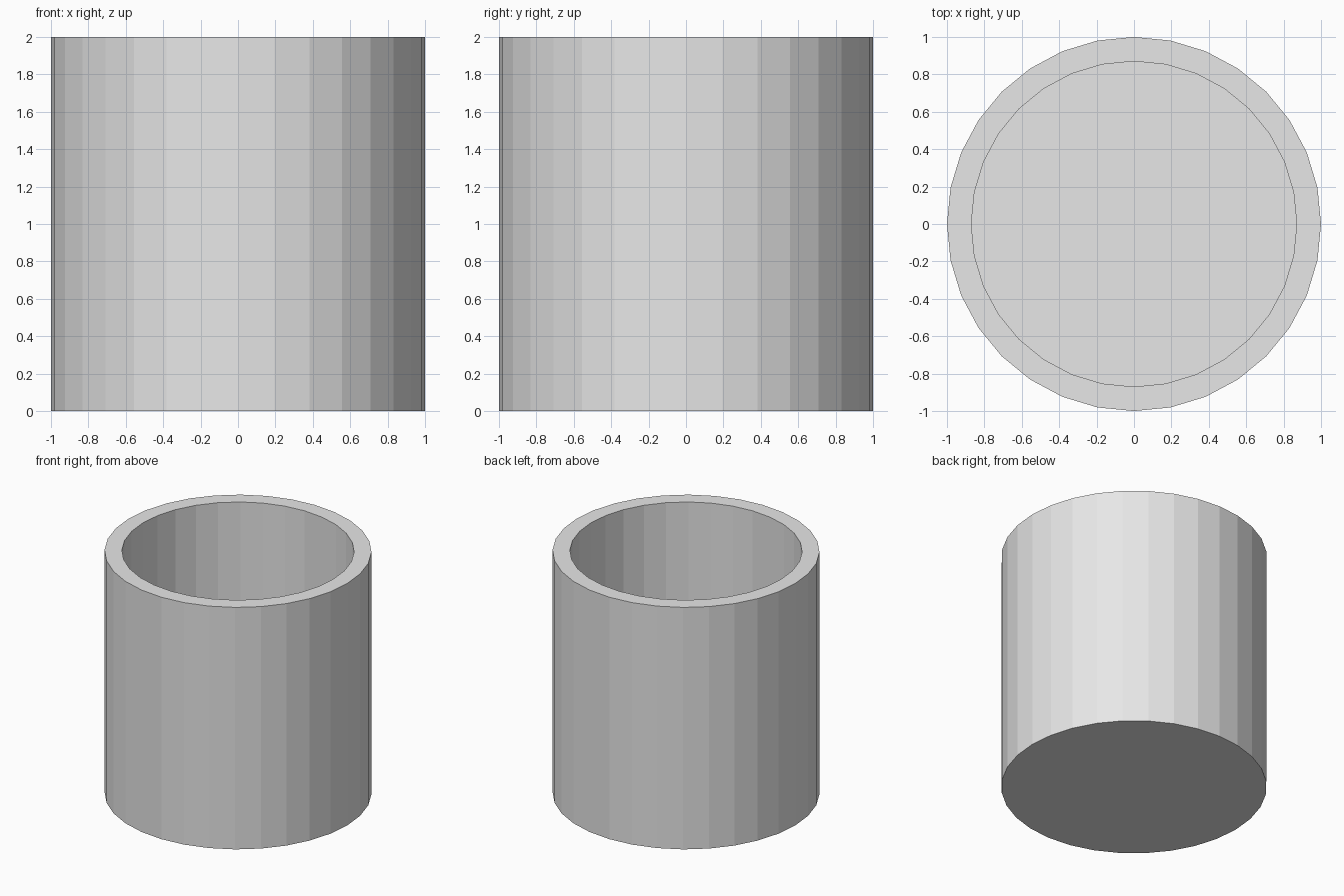
import bpy, bmesh, math
from mathutils import Vector

if "Cube" in bpy.data.objects:
    bpy.data.objects.remove(bpy.data.objects["Cube"])

SIDES, R_OUT, R_IN, HEIGHT, FLOOR = 32, 1.0, 0.87, 2.0, 0.13

grey = bpy.data.materials.new("plain grey")
grey.diffuse_color = (0.8, 0.8, 0.8, 1)
grey.use_nodes = True
grey.node_tree.nodes["Principled BSDF"].inputs["Base Color"].default_value = grey.diffuse_color

# Shard centres in the wall: (angle in degrees, height)
wall = [(-99, 2.15), (-99, 1.58), (-127, 1.25), (-69, 1.25), (-51, 1.62),
        (-81, 0.62), (-123, 0.6), (-99, 0.2), (-74, 0.0), (-56, 0.28),
        (-151, 0.6), (-129, 0.12), (-148, 1.7),
        (-12, 1.68), (18, 1.42), (7, 2.1), (-12, 0.78), (26, 0.45), (30, 0.85),
        (0, 0.27), (-31, 0.18), (46, 1.72), (58, 0.95), (54, 0.28),
        (143, 2.0), (165, 1.7), (120, 1.88), (86, 1.68), (150, 1.13),
        (108, 0.85), (125, 0.35), (168, 0.32), (188, 0.92), (197, 0.22)]
# Shard centres in the floor: (x, y)
floor = [(0.08, -0.08), (-0.25, -0.25), (0.37, 0.1), (-0.1, 0.5),
         (-0.52, 0.1), (0.38, -0.45)]

centres = [Vector((0.92 * math.cos(math.radians(a)),
                   0.92 * math.sin(math.radians(a)), z)) for a, z in wall]
centres += [Vector((x, y, 0.08)) for x, y in floor]


def add_object(name, mesh):
    ob = bpy.data.objects.new(name, mesh)
    bpy.context.collection.objects.link(ob)
    return ob


def cup_mesh():
    """Open cup: outer wall, rim, inner wall, floor."""
    bm = bmesh.new()
    rings = []
    for r, z in ((R_OUT, 0), (R_OUT, HEIGHT), (R_IN, HEIGHT), (R_IN, FLOOR)):
        rings.append([bm.verts.new((r * math.sin(2 * math.pi * i / SIDES),
                                    r * math.cos(2 * math.pi * i / SIDES), z))
                      for i in range(SIDES)])
    for low, up in zip(rings, rings[1:]):
        for i in range(SIDES):
            j = (i + 1) % SIDES
            bm.faces.new((low[i], low[j], up[j], up[i]))
    bm.faces.new(rings[0])
    bm.faces.new(rings[-1])
    bmesh.ops.recalc_face_normals(bm, faces=bm.faces[:])
    me = bpy.data.meshes.new("cup")
    bm.to_mesh(me)
    bm.free()
    me.materials.append(grey)
    return me


def cell_mesh(k):
    """Convex block of all points nearest to centre k."""
    bm = bmesh.new()
    bmesh.ops.create_cube(bm, size=6)
    c = centres[k]
    for o in sorted(centres, key=lambda p: (p - c).length)[1:]:
        bmesh.ops.bisect_plane(bm, geom=bm.verts[:] + bm.edges[:] + bm.faces[:],
                               dist=1e-6, plane_co=(c + o) / 2,
                               plane_no=(o - c).normalized(), clear_outer=True)
        rim = [e for e in bm.edges if e.is_boundary]
        if rim:
            bmesh.ops.holes_fill(bm, edges=rim, sides=0)
    bmesh.ops.recalc_face_normals(bm, faces=bm.faces[:])
    me = bpy.data.meshes.new("cell")
    bm.to_mesh(me)
    bm.free()
    me.materials.append(grey)
    return me


# Cut the cup into touching shards
cup = cup_mesh()
for k in range(len(centres)):
    cutter = add_object("cutter", cell_mesh(k))
    cutter.hide_render = True
    shard = add_object("cup_shard_%02d" % (k + 1), cup.copy())
    mod = shard.modifiers.new("cut", 'BOOLEAN')
    mod.operation = 'INTERSECT'
    mod.solver = 'EXACT'
    mod.object = cutter
    bpy.context.view_layer.update()
    dg = bpy.context.evaluated_depsgraph_get()
    result = bpy.data.meshes.new_from_object(shard.evaluated_get(dg))
    shard.modifiers.clear()
    shard.data = result
    bpy.data.objects.remove(cutter)
    if not result.polygons:
        bpy.data.objects.remove(shard)
